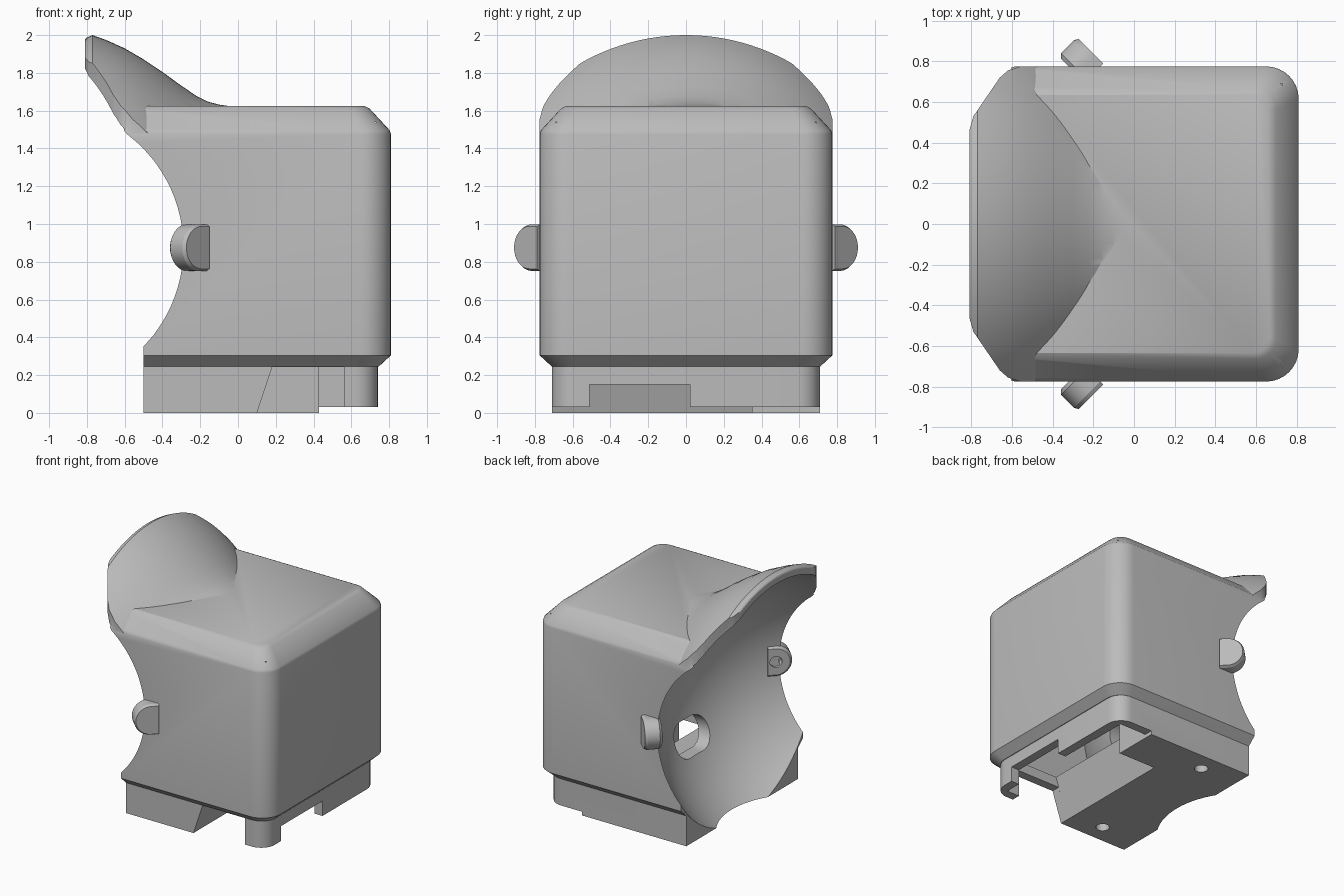
import bpy, bmesh, math
from mathutils import Vector

if "Cube" in bpy.data.objects:
    bpy.data.objects.remove(bpy.data.objects["Cube"])

AXIS_Z = 0.875      # height of the bowl axis
BOWL_X, BOWL_R = -1.04, 1.08

grey = bpy.data.materials.new("light grey")
grey.diffuse_color = (0.5, 0.5, 0.5, 1)
grey.use_nodes = True
grey.node_tree.nodes["Principled BSDF"].inputs["Base Color"].default_value = grey.diffuse_color


def make(name, bm, helper=False):
    bmesh.ops.recalc_face_normals(bm, faces=bm.faces)
    me = bpy.data.meshes.new(name)
    bm.to_mesh(me)
    bm.free()
    me.materials.append(grey)
    ob = bpy.data.objects.new(name, me)
    bpy.context.collection.objects.link(ob)
    ob.hide_render = helper
    return ob


def loft(name, loops, helper=False):
    """Closed solid through equal-length loops of points."""
    bm = bmesh.new()
    rings = [[bm.verts.new(p) for p in loop] for loop in loops]
    n = len(rings[0])
    for a, b in zip(rings, rings[1:]):
        for i in range(n):
            j = (i + 1) % n
            bm.faces.new((a[i], a[j], b[j], b[i]))
    bm.faces.new(rings[0][::-1])
    bm.faces.new(rings[-1])
    return make(name, bm, helper)


def prism(name, pts, lo, hi, axis='z'):
    place = {'x': lambda a, b, h: (h, a, b), 'y': lambda a, b, h: (a, h, b),
             'z': lambda a, b, h: (a, b, h)}[axis]
    return loft(name, [[place(a, b, h) for a, b in pts] for h in (lo, hi)], True)


def box(name, x0, x1, y0, y1, z0, z1):
    return prism(name, [(x0, y0), (x1, y0), (x1, y1), (x0, y1)], z0, z1)


def round_rect(x0, x1, hy, r, z, seg=8):
    """Plan outline with rounded corners on the +x side."""
    pts = [(x0, hy, z), (x0, -hy, z)]
    for cy, start in ((-hy + r, -90), (hy - r, 0)):
        for i in range(seg + 1):
            a = math.radians(start + 90 * i / seg)
            pts.append((x1 - r + r * math.cos(a), cy + r * math.sin(a), z))
    return pts


def sphere(name, r):
    bm = bmesh.new()
    bmesh.ops.create_uvsphere(bm, u_segments=96, v_segments=64, radius=r)
    bmesh.ops.translate(bm, verts=bm.verts, vec=(BOWL_X, 0, AXIS_Z))
    return make(name, bm, True)


def boolean(ob, other, op='DIFFERENCE'):
    m = ob.modifiers.new(op.lower(), 'BOOLEAN')
    m.operation, m.object, m.solver = op, other, 'EXACT'
    bpy.context.view_layer.update()
    dg = bpy.context.evaluated_depsgraph_get()
    me = bpy.data.meshes.new_from_object(ob.evaluated_get(dg))
    ob.modifiers.clear()
    ob.data = me
    bpy.data.objects.remove(other)


def smooth(ob, angle=28):
    bpy.ops.object.select_all(action='DESELECT')
    ob.select_set(True)
    bpy.context.view_layer.objects.active = ob
    bpy.ops.object.shade_smooth_by_angle(angle=math.radians(angle))


# Main housing: rounded box with chamfered top and bottom
levels = [(0.245, 0.065), (0.305, 0), (1.475, 0), (1.495, 0.006), (1.61, 0.112), (1.625, 0.14)]
housing = loft("housing", [round_rect(-0.9, 0.81 - d, 0.775 - d, 0.16 - d * 0.55, z)
                           for z, d in levels])

# Flared hood: half revolve about the bowl axis
hood_profile = [(-0.83, 0.0), (-0.83, 1.07), (-0.805, 1.11), (-0.77, 1.125), (-0.7, 1.1),
                (-0.6, 1.055), (-0.5, 0.997), (-0.4, 0.93), (-0.3, 0.857), (-0.22, 0.803),
                (-0.16, 0.773), (-0.1, 0.757), (-0.03, 0.747), (0.0, 0.73), (0.0, 0.0)]
SEG = 64
loops = []
bm = bmesh.new()
grid = []
for i in range(SEG + 1):
    a = math.radians(10 + 160 * i / SEG)
    grid.append([bm.verts.new((x, r * math.cos(a), AXIS_Z + r * math.sin(a)))
                 for x, r in hood_profile])
for a, b in zip(grid, grid[1:]):
    for i in range(len(hood_profile)):
        j = (i + 1) % len(hood_profile)
        bm.faces.new((a[i], a[j], b[j], b[i]))
bm.faces.new(grid[0])
bm.faces.new(grid[-1][::-1])
bmesh.ops.remove_doubles(bm, verts=bm.verts, dist=1e-5)
bmesh.ops.dissolve_degenerate(bm, edges=bm.edges, dist=1e-6)
hood = make("hood", bm, True)
hood_clip = [(-0.81, -0.46), (-0.79, -0.53), (-0.66, -0.72), (-0.62, -0.755), (-0.56, -0.7745)]
plan = hood_clip + [(0.9, -0.7745), (0.9, 0.7745)] + [(x, -y) for x, y in hood_clip[::-1]]
boolean(hood, prism("hood_clip", plan, 0, 3), 'INTERSECT')
boolean(housing, hood, 'UNION')
wide = [(x, y * 1.0 if x < -0.57 else math.copysign(0.9, y)) for x, y in plan]
boolean(housing, prism("corner_clip", wide, -1, 3), 'INTERSECT')

# Mounting base below the housing
base = loft("base", [round_rect(-0.5, 0.74, 0.71, 0.12, z) for z in (0, 0.27)], True)
boolean(housing, base, 'UNION')
boolean(housing, box("back_trim", -2, -0.5, -1, 1, -0.5, 0.62))

# Dished bowl and hollow interior
boolean(housing, sphere("bowl_cutter", BOWL_R))
cavity = box("cavity", -0.6, 0.73, -0.69, 0.69, 0.32, 1.54)
boolean(cavity, sphere("bowl_wall", BOWL_R + 0.09))
boolean(housing, cavity)

# Openings underneath: slanted pocket, side gap, rear pocket, raised edge, end notch
slant = [(0.067, -0.1), (0.233, 0.4)]
boolean(housing, prism("pocket", [slant[0], (0.67, -0.1), (0.67, 0.4), slant[1]], -0.64, 0.35, 'y'))
boolean(housing, prism("side_gap", [slant[0], (0.56, -0.1), (0.56, 0.243), (0.181, 0.243)],
                       -0.9, -0.5, 'y'))
boolean(housing, box("rear_pocket", 0.43, 0.665, 0.2, 0.64, -0.1, 0.41))
boolean(housing, box("raised_edge", 0.43, 1, -1, 1, -0.1, 0.03))
boolean(housing, box("end_notch", 0.6, 1, -0.51, 0.02, -0.1, 0.15))

# Slot through the bowl
slot = []
for cy, start in ((0.08, -90), (-0.08, 90)):
    for i in range(17):
        a = math.radians(start + 180 * i / 16)
        slot.append((cy + 0.13 * math.cos(a), 0.49 + 0.13 * math.sin(a)))
boolean(housing, prism("slot", slot, -0.3, 0.3, 'x'))

# Screw holes in the base plate
for s in (-1, 1):
    ring = [(-0.17 + 0.05 * math.cos(i * math.pi / 12), s * 0.56 + 0.05 * math.sin(i * math.pi / 12))
            for i in range(24)]
    boolean(housing, prism("screw_hole", ring, -0.1, 0.1))
smooth(housing)


# Round ears set diagonally on both sides, with a pin hole on the inner face
def ear_loop(side, depth, r, tail):
    along = Vector((-1, side, 0)).normalized()
    out = Vector((1, side, 0)).normalized()
    c = Vector((-0.24, side * 0.785, AXIS_Z)) + out * depth
    pts = []
    for i in range(25):
        a = math.radians(-90 + 180 * i / 24)
        pts.append(c + along * (r * math.cos(a)) + Vector((0, 0, r * math.sin(a))))
    if tail:
        pts += [c - along * tail + Vector((0, 0, r)), c - along * tail - Vector((0, 0, r))]
    else:
        for i in range(1, 24):
            a = math.radians(90 + 180 * i / 24)
            pts.append(c + along * (r * math.cos(a)) + Vector((0, 0, r * math.sin(a))))
    return pts


for side, label in ((-1, "front"), (1, "back")):
    ear = loft(label + "_ear", [ear_loop(side, d, r, 0.06) for d, r in
                                ((-0.065, 0.105), (-0.045, 0.123), (0.045, 0.123), (0.065, 0.112))])
    boolean(ear, loft("pin_hole", [ear_loop(side, d, 0.045, 0) for d in (-0.2, 0.0)], True))
    smooth(ear)
